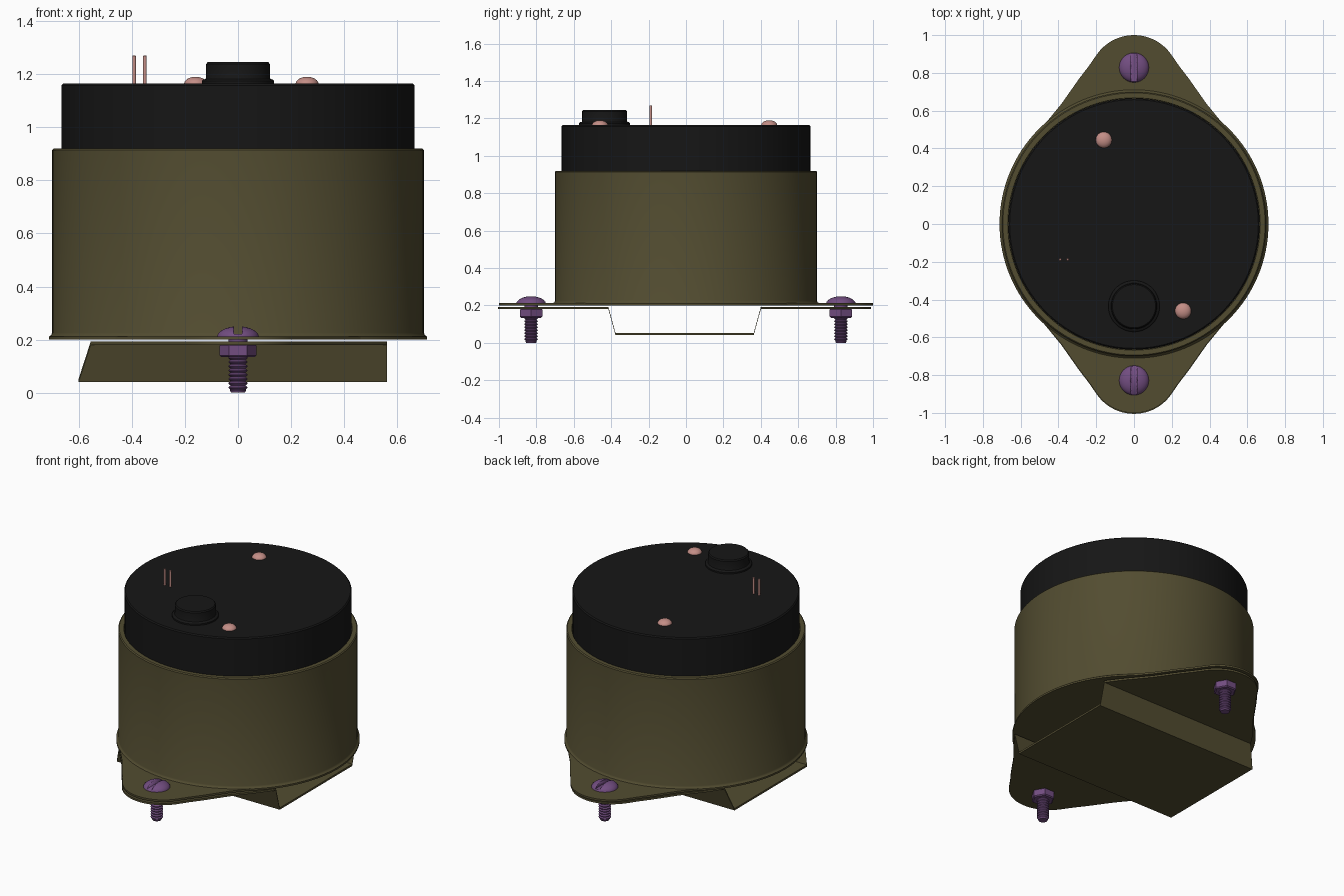
import bpy, bmesh, math
from mathutils import Matrix

if "Cube" in bpy.data.objects:
    bpy.data.objects.remove(bpy.data.objects["Cube"])


def material(name, rgb):
    m = bpy.data.materials.new(name)
    m.diffuse_color = (*rgb, 1)
    m.use_nodes = True
    m.node_tree.nodes["Principled BSDF"].inputs["Base Color"].default_value = m.diffuse_color
    return m


OLIVE = material("olive", (0.085, 0.073, 0.03))
BLACK = material("black", (0.008, 0.008, 0.008))
PURPLE = material("purple", (0.17, 0.075, 0.22))
PINK = material("pink", (0.55, 0.27, 0.24))


def finish(name, bm, mat, loc=(0, 0, 0), angle=35):
    bmesh.ops.remove_doubles(bm, verts=bm.verts, dist=1e-5)
    bmesh.ops.recalc_face_normals(bm, faces=bm.faces)
    mesh = bpy.data.meshes.new(name)
    bm.to_mesh(mesh)
    bm.free()
    ob = bpy.data.objects.new(name, mesh)
    ob.location = loc
    mesh.materials.append(mat)
    bpy.context.collection.objects.link(ob)
    bpy.ops.object.select_all(action='DESELECT')
    ob.select_set(True)
    bpy.context.view_layer.objects.active = ob
    bpy.ops.object.shade_smooth_by_angle(angle=math.radians(angle))
    return ob


def lathe(name, profile, mat, loc=(0, 0, 0), sides=96, angle=35):
    """Spin (radius, z) points that start and end on the axis."""
    bm = bmesh.new()
    vs = [bm.verts.new((r, 0, z)) for r, z in profile]
    es = [bm.edges.new(p) for p in zip(vs, vs[1:])]
    bmesh.ops.spin(bm, geom=vs + es, cent=(0, 0, 0), axis=(0, 0, 1),
                   angle=2 * math.pi, steps=sides, use_duplicate=False)
    return finish(name, bm, mat, loc, angle)


def dome(radius, z0, height, steps=8):
    return [(radius * math.cos(i * math.pi / 2 / steps),
             z0 + height * math.sin(i * math.pi / 2 / steps)) for i in range(steps)] + [(0, z0 + height)]


# half outline of one ear, from the rounded tip to the tangent point on the can
ear = [(0.24 * math.sin(math.radians(a)), 0.76 + 0.24 * math.cos(math.radians(a)))
       for a in range(0, 56, 5)]
ear += [(0.24, 0.835), (0.29, 0.77), (0.385, 0.635), (0.5, 0.495)]

# mounting flange
quarter = ear + [(0.705 * math.cos(math.radians(a)), 0.705 * math.sin(math.radians(a)))
                 for a in (31, 25, 20, 15, 10, 5, 0)]
half = quarter + [(x, -y) for x, y in quarter[-2::-1]]
outline = half + [(-x, y) for x, y in half[-2:0:-1]]
bm = bmesh.new()
face = bm.faces.new([bm.verts.new((x, y, 0.2)) for x, y in outline])
ext = bmesh.ops.extrude_face_region(bm, geom=[face])
bmesh.ops.translate(bm, vec=(0, 0, 0.012),
                    verts=[v for v in ext["geom"] if isinstance(v, bmesh.types.BMVert)])
finish("mounting_flange", bm, OLIVE)

# can with a rolled rim and a small foot fillet
lathe("housing_can", [(0, 0.2), (0.712, 0.2), (0.712, 0.211), (0.704, 0.217), (0.7, 0.226),
                      (0.7, 0.914), (0.694, 0.92), (0.668, 0.92), (0.666, 0.915),
                      (0.666, 0.25), (0, 0.25)], OLIVE, sides=128)

# bent lower bracket: rows of (y, z, left, right), thickened
top = 0.192
side = [(y, top, -x, x) for x, y in ear] + [(0.41, top, -0.555, 0.562), (0.372, 0.053, -0.6, 0.562)]
rows = [(y - 0.01, z, l, r) for y, z, l, r in side]
rows += [(-y - 0.005, z, l, r) for y, z, l, r in side[::-1]]
bm = bmesh.new()
prev = None
for y, z, l, r in rows:
    a = bm.verts.new((l, y, z))
    b = a if r - l < 1e-4 else bm.verts.new((r, y, z))
    if prev:
        loop = [prev[0], prev[1], b, a]
        bm.faces.new(list(dict.fromkeys(loop)))
    prev = (a, b)
ext = bmesh.ops.extrude_face_region(bm, geom=bm.faces[:])
bmesh.ops.translate(bm, vec=(0, 0, -0.012),
                    verts=[v for v in ext["geom"] if isinstance(v, bmesh.types.BMVert)])
finish("bent_bracket", bm, OLIVE, angle=20)

# black insulating body
lathe("inner_body", [(0, 0.251), (0.665, 0.251), (0.665, 1.158), (0.658, 1.165), (0, 1.165)],
      BLACK, sides=128)

# stepped button
lathe("top_button", [(0, 1.16), (0.136, 1.16), (0.136, 1.174), (0.13, 1.18), (0.122, 1.182),
                     (0.12, 1.187), (0.12, 1.238), (0.114, 1.245), (0, 1.245)],
      BLACK, (0, -0.435, 0), 64)

# rivets and terminal pins
for i, (x, y) in enumerate([(-0.16, 0.445), (0.26, -0.46)]):
    lathe(f"rivet_{i + 1}", [(0, 1.16)] + dome(0.043, 1.163, 0.027), PINK, (x, y, 0), 32)
for i, x in enumerate((-0.391, -0.351)):
    lathe(f"terminal_pin_{i + 1}", [(0, 1.15), (0.007, 1.15), (0.007, 1.268), (0.005, 1.27), (0, 1.27)],
          PINK, (x, -0.188, 0), 16)

# slotted screws with threaded shanks and hex nuts
thread = [(0, 0.0), (0.026, 0.0), (0.03, 0.008)]
for k in range(8):
    z = 0.012 + k * 0.016
    thread += [(0.029, z), (0.036, z + 0.006), (0.036, z + 0.009), (0.029, z + 0.015)]
thread += [(0.036, 0.145), (0.036, 0.215), (0, 0.215)]
for label, y in (("front", -0.828), ("back", 0.828)):
    lathe(f"{label}_screw_shank", thread, PURPLE, (0, y, 0), 32, 25)
    head = lathe(f"{label}_screw_head", [(0, 0.206), (0.079, 0.206)] + dome(0.079, 0.209, 0.041),
                 PURPLE, (0, y, 0), 48)
    bm = bmesh.new()
    bmesh.ops.create_cube(bm, size=1, matrix=Matrix.Diagonal((0.032, 0.3, 0.06, 1)))
    cutter = finish("slot_cutter", bm, PURPLE, (0, y, 0.252))
    cutter.hide_render = True
    bpy.context.view_layer.update()
    mod = head.modifiers.new("slot", 'BOOLEAN')
    mod.operation, mod.object, mod.solver = 'DIFFERENCE', cutter, 'EXACT'
    bpy.context.view_layer.objects.active = head
    bpy.ops.object.modifier_apply(modifier=mod.name)
    bpy.data.objects.remove(cutter)
    lathe(f"{label}_hex_nut", [(0, 0.134), (0.062, 0.134), (0.069, 0.14), (0.069, 0.178),
                               (0.062, 0.184), (0, 0.184)], PURPLE, (0, y, 0), 6, 20)
